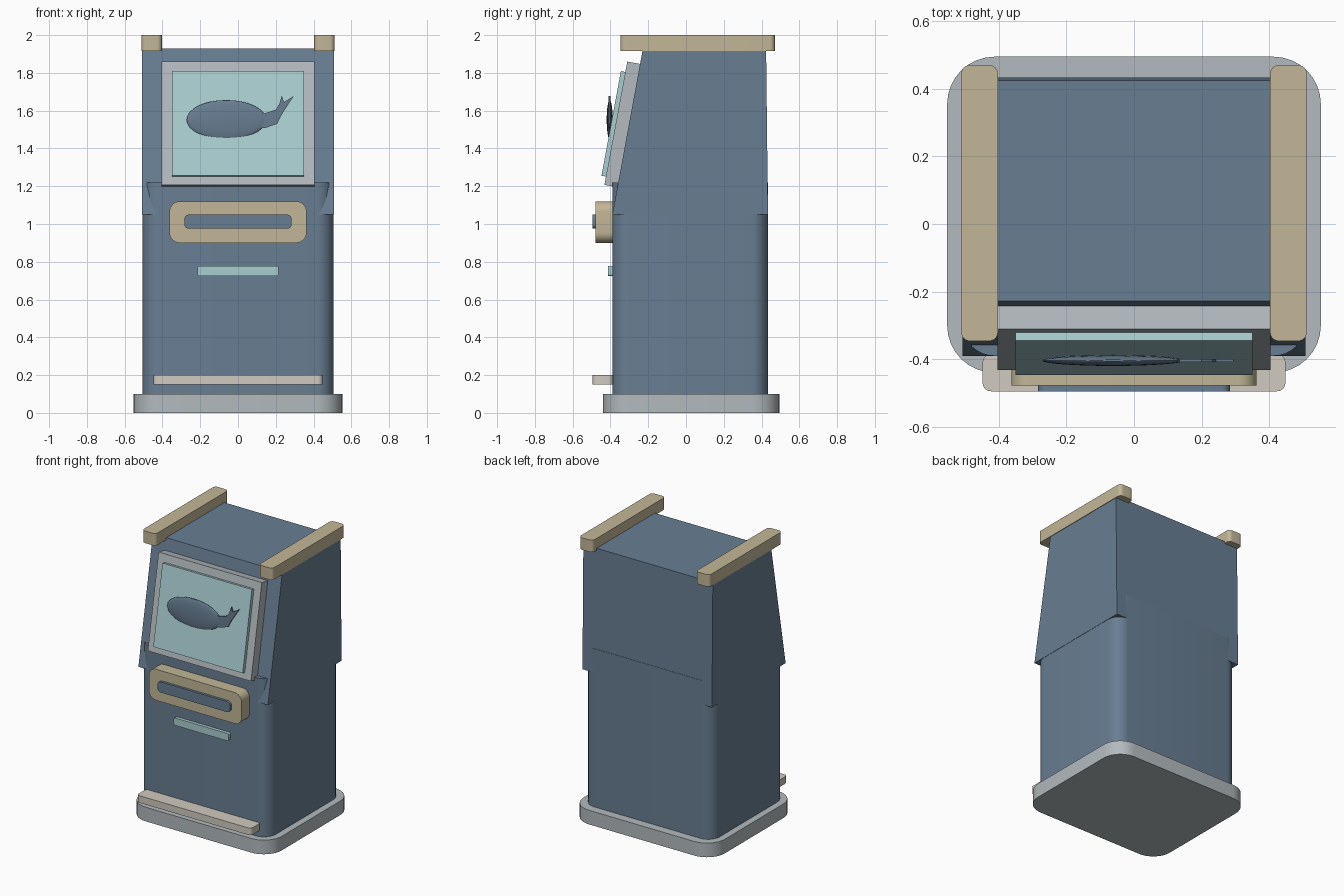
import bpy, bmesh, math
from mathutils import Vector

if "Cube" in bpy.data.objects:
    bpy.data.objects.remove(bpy.data.objects["Cube"])


def material(name, rgb):
    m = bpy.data.materials.new(name)
    m.diffuse_color = (*rgb, 1)
    m.use_nodes = True
    m.node_tree.nodes["Principled BSDF"].inputs["Base Color"].default_value = m.diffuse_color
    return m


BLUE = material("blue_paint", (0.14, 0.21, 0.29))
TAN = material("tan_trim", (0.54, 0.47, 0.31))
TEAL = material("pale_teal", (0.40, 0.61, 0.63))
GREY = material("light_grey", (0.45, 0.49, 0.51))
CREAM = material("cream", (0.63, 0.59, 0.53))


def finish(name, bm, mat):
    bmesh.ops.recalc_face_normals(bm, faces=bm.faces)
    me = bpy.data.meshes.new(name)
    bm.to_mesh(me)
    bm.free()
    me.materials.append(mat)
    ob = bpy.data.objects.new(name, me)
    bpy.context.collection.objects.link(ob)
    bpy.ops.object.select_all(action='DESELECT')
    ob.select_set(True)
    bpy.context.view_layer.objects.active = ob
    bpy.ops.object.shade_smooth_by_angle(angle=math.radians(30))
    return ob


def prism(name, outline, axis, lo, hi, mat):
    """Extrude a 2D outline along an axis from lo to hi."""
    place = {'x': lambda p: (lo, p[0], p[1]),
             'y': lambda p: (p[0], lo, p[1]),
             'z': lambda p: (p[0], p[1], lo)}[axis]
    bm = bmesh.new()
    face = bm.faces.new([bm.verts.new(place(p)) for p in outline])
    ext = bmesh.ops.extrude_face_region(bm, geom=[face])
    move = Vector([(hi - lo) * (axis == a) for a in 'xyz'])
    bmesh.ops.translate(bm, vec=move, verts=[v for v in ext['geom'] if isinstance(v, bmesh.types.BMVert)])
    return finish(name, bm, mat)


def rounded(x0, x1, y0, y1, r, n=8):
    """Rounded rectangle outline."""
    corners = [(x1 - r, y1 - r), (x0 + r, y1 - r), (x0 + r, y0 + r), (x1 - r, y0 + r)]
    return [(cx + r * math.cos((q + i / n) * math.pi / 2), cy + r * math.sin((q + i / n) * math.pi / 2))
            for q, (cx, cy) in enumerate(corners) for i in range(n + 1)]


# Plinth and rounded lower cabinet
prism("base_plinth", rounded(-0.553, 0.553, -0.44, 0.495, 0.14), 'z', 0, 0.1, GREY)
prism("lower_cabinet", rounded(-0.505, 0.505, -0.39, 0.434, 0.09), 'z', 0.1, 1.22, BLUE)

# Upper cabinet with a sloping front
prism("upper_cabinet", [(-0.39, 1.05), (0.434, 1.05), (0.424, 1.93), (-0.228, 1.93)], 'x', -0.507, 0.507, BLUE)

# Roof rails
for side, x in (("left", -0.457), ("right", 0.457)):
    prism(side + "_roof_rail", rounded(x - 0.054, x + 0.054, -0.346, 0.47, 0.025), 'z', 1.915, 2.0, TAN)

# Tilted screen: slabs measured along and out from the bezel's front lower edge
tilt = math.radians(10.5)
origin = Vector((-0.432, 1.207))
up = Vector((math.sin(tilt), math.cos(tilt)))
out = Vector((-math.cos(tilt), math.sin(tilt)))


def tilted_slab(name, half, s0, s1, d0, d1, mat):
    pts = [origin + up * s + out * d for s, d in ((s0, d0), (s1, d0), (s1, d1), (s0, d1))]
    prism(name, pts, 'x', -half, half, mat)


tilted_slab("screen_bezel", 0.404, 0, 0.664, -0.072, 0, GREY)
tilted_slab("screen_panel", 0.35, 0.045, 0.608, -0.005, 0.024, TEAL)

# Fish emblem: flattened ball body and forked tail
bm = bmesh.new()
bmesh.ops.create_uvsphere(bm, u_segments=32, v_segments=16, radius=1)
bmesh.ops.scale(bm, vec=(0.21, 0.016, 0.104), verts=bm.verts)
bmesh.ops.translate(bm, vec=(-0.062, -0.404, 1.552), verts=bm.verts)
finish("fish_body", bm, BLUE)
tail = [(0.05, 1.52), (0.14, 1.507), (0.207, 1.53), (0.235, 1.585), (0.295, 1.677), (0.243, 1.645),
        (0.232, 1.678), (0.218, 1.635), (0.2, 1.605), (0.14, 1.585), (0.08, 1.6)]
prism("fish_tail", tail, 'y', -0.409, -0.399, BLUE)

# Rounded control surround with its raised insert
prism("control_surround", rounded(-0.363, 0.363, 0.9, 1.12, 0.055), 'y', -0.478, -0.38, TAN)
prism("control_insert", rounded(-0.284, 0.284, 0.975, 1.05, 0.025), 'y', -0.495, -0.46, BLUE)

# Slot strip and foot bar
prism("slot_strip", rounded(-0.214, 0.214, 0.725, 0.778, 0.01), 'y', -0.413, -0.38, TEAL)
prism("foot_bar", rounded(-0.448, 0.448, -0.495, -0.385, 0.025), 'z', 0.15, 0.2, CREAM)
